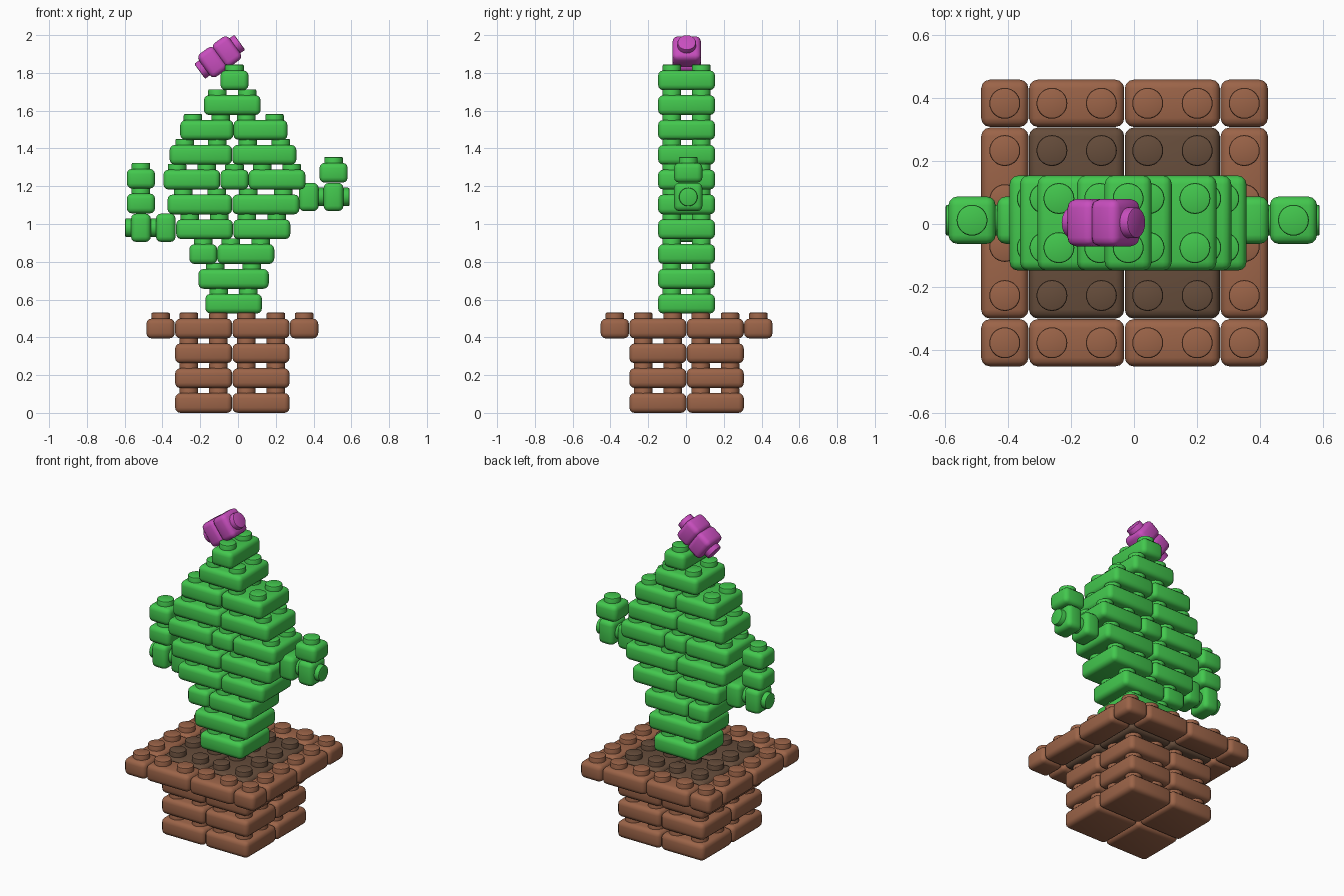
import bpy
import bmesh
from math import radians, sin, cos
from mathutils import Matrix, Vector

if "Cube" in bpy.data.objects:
    bpy.data.objects.remove(bpy.data.objects["Cube"], do_unlink=True)

UNIT = 0.152      # width of one stud cell
LEVEL = 0.1314    # height from one layer to the next
BODY = 0.105      # height of a brick without studs
TOP = 0.136       # height of a brick with studs
CX, CY = -0.03, 0.003


def material(name, rgb):
    m = bpy.data.materials.new(name)
    m.use_nodes = True
    colour = (*rgb, 1)
    m.diffuse_color = colour
    m.node_tree.nodes["Principled BSDF"].inputs["Base Color"].default_value = colour
    return m


brown = material("clay brown", (0.33, 0.127, 0.065))
soil = material("soil brown", (0.133, 0.074, 0.044))
green = material("cactus green", (0.056, 0.578, 0.076))
pink = material("flower magenta", (0.578, 0.076, 0.515))
bricks = []


def brick(name, mat, nx, ny, loc, width=None, tilt=0):
    """Rounded brick with nx by ny studs; loc is the middle of its underside."""
    w = width or nx * UNIT - 0.002
    d = ny * UNIT - 0.002
    bm = bmesh.new()
    bmesh.ops.create_cube(bm, size=1, matrix=Matrix.Translation((0, 0, BODY / 2))
                          @ Matrix.Diagonal((w, d, BODY, 1)))
    bmesh.ops.bevel(bm, geom=bm.edges[:], offset=0.028, segments=3,
                    profile=0.5, affect='EDGES')
    # studs with a softened rim
    stretch = w / (nx * UNIT)
    for i in range(nx):
        for j in range(ny):
            x = (i - (nx - 1) / 2) * 0.158 * stretch
            y = (j - (ny - 1) / 2) * 0.156
            low = BODY - 0.02
            stud = bmesh.ops.create_cone(
                bm, cap_ends=True, segments=28, radius1=0.049, radius2=0.049,
                depth=TOP - low, matrix=Matrix.Translation((x, y, (TOP + low) / 2)))
            rim = [e for e in {e for v in stud["verts"] for e in v.link_edges}
                   if all(v.co.z > TOP - 0.001 for v in e.verts)]
            bmesh.ops.bevel(bm, geom=rim, offset=0.006, segments=2,
                            profile=0.5, affect='EDGES')
    mesh = bpy.data.meshes.new(name)
    bm.to_mesh(mesh)
    bm.free()
    mesh.materials.append(mat)
    ob = bpy.data.objects.new(name, mesh)
    ob.location = loc
    ob.rotation_euler = (0, radians(tilt), 0)
    bpy.context.collection.objects.link(ob)
    bricks.append(ob)


# Pot: three layers of four square bricks, then the soil layer
for layer in range(4):
    for sx in (-1, 1):
        for sy in (-1, 1):
            brick("soil" if layer == 3 else "pot_wall", soil if layer == 3 else brown,
                  2, 2, (CX + sx * UNIT, CY + sy * UNIT, layer * LEVEL))

# Rim: corners and two-stud sides around the soil
far = 2.5 * UNIT
for sx in (-1, 1):
    for sy in (-1, 1):
        z = 3 * LEVEL
        brick("rim_corner", brown, 1, 1, (CX + sx * far, CY + sy * far, z))
        brick("rim_front_back", brown, 2, 1, (CX + sx * UNIT, CY + sy * far, z))
        brick("rim_side", brown, 1, 2, (CX + sx * far, CY + sy * UNIT, z))

# Cactus body: each layer lists (left edge, right edge, studs across)
layers = [
    [(-0.173, 0.127, 2)],
    [(-0.21, 0.163, 2)],
    [(-0.258, -0.11, 1), (-0.11, 0.192, 2)],
    [(-0.327, -0.027, 2), (-0.025, 0.277, 2)],
    [(-0.373, -0.031, 2), (-0.03, 0.325, 2)],
    [(-0.395, -0.094, 2), (-0.093, 0.056, 1), (0.056, 0.357, 2)],
    [(-0.362, -0.031, 2), (-0.03, 0.309, 2)],
    [(-0.306, -0.024, 2), (-0.024, 0.262, 2)],
    [(-0.181, 0.12, 2)],
    [(-0.093, 0.056, 1)],
]
for k, row in enumerate(layers):
    for a, b, n in row:
        brick("cactus_body", green, n, 2, ((a + b) / 2, CY, (k + 4) * LEVEL), b - a)

# Arms: two sideways bricks, then upright bricks above the outer one
AY = 0.012
for side, name, start, z, count in ((-1, "right_arm", 0.33, 0.98, 2),
                                    (1, "left_arm", 0.322, 1.143, 1)):
    for i in range(2):
        brick(name, green, 1, 1, (side * (start + i * LEVEL), AY, z), tilt=90 * side)
    outer = side * (start + LEVEL + BODY / 2)
    for i in range(count):
        brick(name + "_tip", green, 1, 1, (outer, AY, z + UNIT / 2 + i * LEVEL))

# Flower: two bricks back to back on a slanted axis
angle = radians(36)
axis = Vector((cos(angle), 0, sin(angle)))
for side, tilt in ((1, 54), (-1, -126)):
    brick("flower", pink, 1, 1, Vector((-0.097, 0.004, 1.885)) - axis * side * 0.005,
          tilt=tilt)

# Smooth shading with sharp edges kept
bpy.ops.object.select_all(action='DESELECT')
for ob in bricks:
    ob.select_set(True)
bpy.context.view_layer.objects.active = bricks[0]
bpy.ops.object.shade_smooth_by_angle(angle=radians(40))
